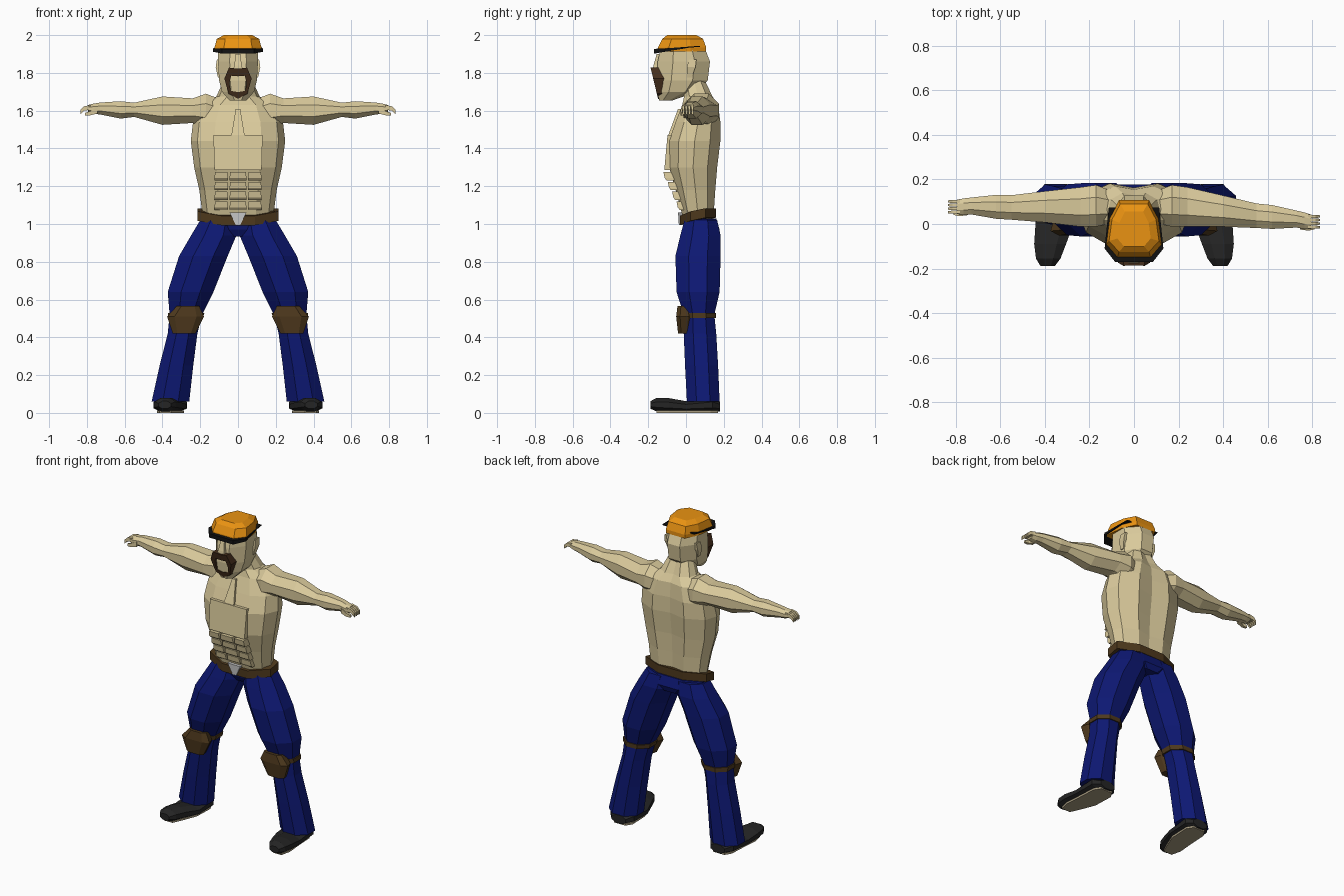
import bpy, bmesh, math


def material(name, r, g, b):
    m = bpy.data.materials.new(name)
    m.diffuse_color = (r, g, b, 1)
    return m


SKIN = material("skin", .70, .59, .33)
BLUE = material("denim", .004, .009, .17)
BROWN = material("leather", .075, .04, .012)
HAIR = material("hair", .06, .028, .012)
BLACK = material("black", .006, .006, .006)
SHOE = material("shoe", .018, .018, .018)
ORANGE = material("orange", .82, .29, .006)
SOLE = material("sole", .40, .34, .22)

OCT = [(math.cos(math.radians(a)) / .924, math.sin(math.radians(a)) / .924)
       for a in (i * 45 + 22.5 for i in range(8))]
RECT = [(-1, -1), (1, -1), (1, 1), (-1, 1)]


def skin(name, rings, mat=None, s=1, closed=False):
    """Join rings of points into a solid; s=-1 mirrors it in x."""
    bm = bmesh.new()
    vs = [[bm.verts.new((s * x, y, z)) for x, y, z in r] for r in rings]
    n = len(vs[0])
    pairs = list(zip(vs, vs[1:])) + ([(vs[-1], vs[0])] if closed else [])
    for a, b in pairs:
        for i in range(n):
            j = (i + 1) % n
            bm.faces.new((a[i], a[j], b[j], b[i]))
    if not closed:
        bm.faces.new(vs[0])
        bm.faces.new(vs[-1])
    bmesh.ops.recalc_face_normals(bm, faces=bm.faces)
    me = bpy.data.meshes.new(name)
    bm.to_mesh(me)
    bm.free()
    if mat:
        me.materials.append(mat)
    ob = bpy.data.objects.new(name, me)
    bpy.context.collection.objects.link(ob)
    return ob


def loft(name, axis, rows, mat=None, profile=OCT, s=1):
    """Rows are (position along axis, a0, a1, b0, b1) bounds of each section."""
    rings = []
    for t, a0, a1, b0, b1 in rows:
        ring = []
        for u, v in profile:
            a = (a0 + a1) / 2 + u * (a1 - a0) / 2
            b = (b0 + b1) / 2 + v * (b1 - b0) / 2
            ring.append({'x': (t, a, b), 'y': (a, t, b), 'z': (a, b, t)}[axis])
        rings.append(ring)
    return skin(name, rings, mat, s)


# Torso with a shallow spine groove
half = [(.5, -1), (.86, -.62), (1, 0), (.9, .6), (.45, 1)]
BODY = half + [(0, .84)] + [(-x, y) for x, y in reversed(half)]
loft("torso", 'z', [
    (1.03, -.185, .185, -.015, .145), (1.18, -.205, .205, -.055, .155),
    (1.30, -.232, .232, -.09, .165), (1.44, -.25, .25, -.09, .182),
    (1.54, -.238, .238, -.055, .182), (1.63, -.19, .19, -.02, .17),
    (1.675, -.115, .115, -.01, .14), (1.76, -.075, .075, -.02, .10)], SKIN, BODY)

# Chest panel, breastbone and rows of stomach muscles
loft("chest_panel", 'z', [(1.285, -.125, .125, -.115, .0),
                          (1.47, -.13, .13, -.098, .0)], SKIN, RECT)
loft("breastbone", 'z', [(1.47, -.035, .035, -.094, .0),
                         (1.61, -.012, .012, -.042, .03)], SKIN, RECT)
for row in range(4):
    z = 1.075 + row * .052
    y = -.038 - row * .023
    for col, (x0, x1) in enumerate(((-.125, -.053), (-.045, .045), (.053, .125))):
        loft(f"stomach_muscle_{row}_{col}", 'z',
             [(z, x0, x1, y + .005, .02), (z + .012, x0, x1, y - .006, .02),
              (z + .044, x0 + .004, x1 - .004, y - .012, .02)], SKIN, RECT)

# Head, nose and ears
loft("head", 'z', [
    (1.655, -.045, .045, -.142, -.07), (1.70, -.085, .085, -.153, .06),
    (1.76, -.10, .10, -.158, .115), (1.86, -.106, .106, -.15, .127),
    (1.93, -.104, .104, -.135, .10)], SKIN)
loft("nose", 'z', [(1.815, -.026, .026, -.176, -.13),
                   (1.84, -.02, .02, -.172, -.13),
                   (1.90, -.012, .012, -.155, -.13)], SKIN, RECT)
for side, s in (("right", 1), ("left", -1)):
    loft(side + "_ear", 'z', [(1.775, .095, .106, .005, .03),
                              (1.83, .09, .118, .005, .05),
                              (1.87, .09, .112, .015, .055)], SKIN, RECT, s)

# Horseshoe beard
outer = [(0, 1.822), (.048, 1.828), (.072, 1.77), (.05, 1.69), (0, 1.663)]
inner = [(0, 1.782), (.036, 1.785), (.046, 1.745), (.038, 1.705), (0, 1.698)]
full = lambda p: p + [(-x, z) for x, z in reversed(p[1:-1])]
beard = []
for (xo, zo), (xi, zi) in zip(full(outer), full(inner)):
    f = lambda z: -.148 - (z - 1.663) * .24
    beard.append([(xo, f(zo), zo), (xi, f(zi), zi), (xi, -.11, zi), (xo, -.11, zo)])
skin("beard", beard, HAIR, closed=True)

# Cap, narrower at the back, and dark visor band
CAP = [(-.6, -1), (.6, -1), (1, -.55), (.88, .35), (.55, 1),
       (-.55, 1), (-.88, .35), (-1, -.55)]
loft("cap", 'z', [(1.912, -.124, .124, -.152, .107), (1.935, -.124, .124, -.148, .107),
                  (1.98, -.112, .112, -.125, .09), (2.0, -.075, .075, -.10, .055)],
     ORANGE, CAP)
band = [(-.085, -.17), (.085, -.17), (.132, -.11), (.113, .075),
        (-.113, .075), (-.132, -.11)]
skin("visor", [[(x, y, 1.912 + .17 * (y + .11)) for x, y in band],
               [(x, y, 1.93 + .04 * (y + .1)) for x, y in band]], BLACK)

# Arms: the left one reaches slightly further back
for side, s, k in (("right", 1, 0), ("left", -1, .12)):
    sweep = lambda x: max(0, x - .24) * k
    rows = [(.08, .01, .14, 1.50, 1.655), (.17, -.012, .175, 1.51, 1.69),
            (.24, -.012, .165, 1.535, 1.665), (.40, -.012, .128, 1.525, 1.675),
            (.55, -.018, .092, 1.567, 1.642), (.62, -.022, .085, 1.558, 1.65),
            (.73, -.016, .06, 1.58, 1.643), (.765, -.022, .052, 1.583, 1.637),
            (.795, -.022, .042, 1.592, 1.63)]
    loft(side + "_arm", 'x', [(x, a + sweep(x), b + sweep(x), c, d)
                              for x, a, b, c, d in rows], SKIN, OCT, s)
    for i in range(4):
        y = -.021 + i * .016 + sweep(.8)
        loft(f"{side}_finger_{i}", 'x', [
            (.78, y, y + .015, 1.605, 1.63), (.815, y, y + .014, 1.60, 1.623),
            (.835, y + .002, y + .012, 1.58, 1.604)], SKIN, RECT, s)
    y = sweep(.78) - .03
    loft(side + "_thumb", 'x', [(.745, y + .005, y + .03, 1.585, 1.615),
                                (.785, y, y + .018, 1.575, 1.597),
                                (.81, y + .006, y + .018, 1.573, 1.588)], SKIN, RECT, s)

# Hips, belt and buckle
loft("hips", 'z', [(.935, -.09, .09, .02, .165), (.97, -.165, .165, 0, .178),
                   (1.03, -.195, .195, -.012, .16)], BLUE)
belt = [[(x * .215, .063 + y * .095, z + .02 * y + .02 * abs(x)) for x, y in OCT]
        for z in (1.005, 1.055)]
skin("belt", belt, BROWN)
skin("buckle", [[(-.012, y, .995), (.012, y, .995), (.045, y - .004, 1.062),
                 (-.045, y - .004, 1.062)] for y in (-.038, .0)])

for side, s in (("right", 1), ("left", -1)):
    # Trouser leg
    loft(side + "_leg", 'z', [
        (.06, .258, .457, .005, .178), (.25, .237, .415, -.005, .17),
        (.42, .215, .372, -.012, .16), (.52, .19, .362, -.012, .15),
        (.64, .13, .372, -.05, .178), (.83, .055, .312, -.056, .183),
        (.94, .008, .248, -.03, .183), (1.02, .008, .20, -.008, .165)], BLUE, OCT, s)
    # Knee pad and its strap
    loft(side + "_knee_pad", 'z', [
        (.42, .225, .345, -.042, .03), (.51, .18, .375, -.052, .04),
        (.565, .205, .325, -.045, .035)], BROWN, CAP, s)
    loft(side + "_knee_strap", 'z', [(.503, .185, .37, -.015, .158),
                                     (.53, .178, .37, -.018, .158)], BROWN, OCT, s)
    # Shoe and sole
    loft(side + "_shoe", 'y', [
        (.18, .30, .40, .008, .06), (.14, .27, .435, .004, .08),
        (0, .272, .442, .004, .062), (-.09, .305, .448, .004, .078),
        (-.155, .33, .44, .008, .08), (-.188, .355, .42, .022, .062)], SHOE, OCT, s)
    tread = [(.31, .17), (.285, .13), (.29, 0), (.325, -.09), (.355, -.155),
             (.415, -.155), (.43, -.09), (.422, 0), (.415, .13), (.39, .17)]
    skin(side + "_sole", [[(x, y, z) for x, y in tread] for z in (0, .012)], SOLE, s)
